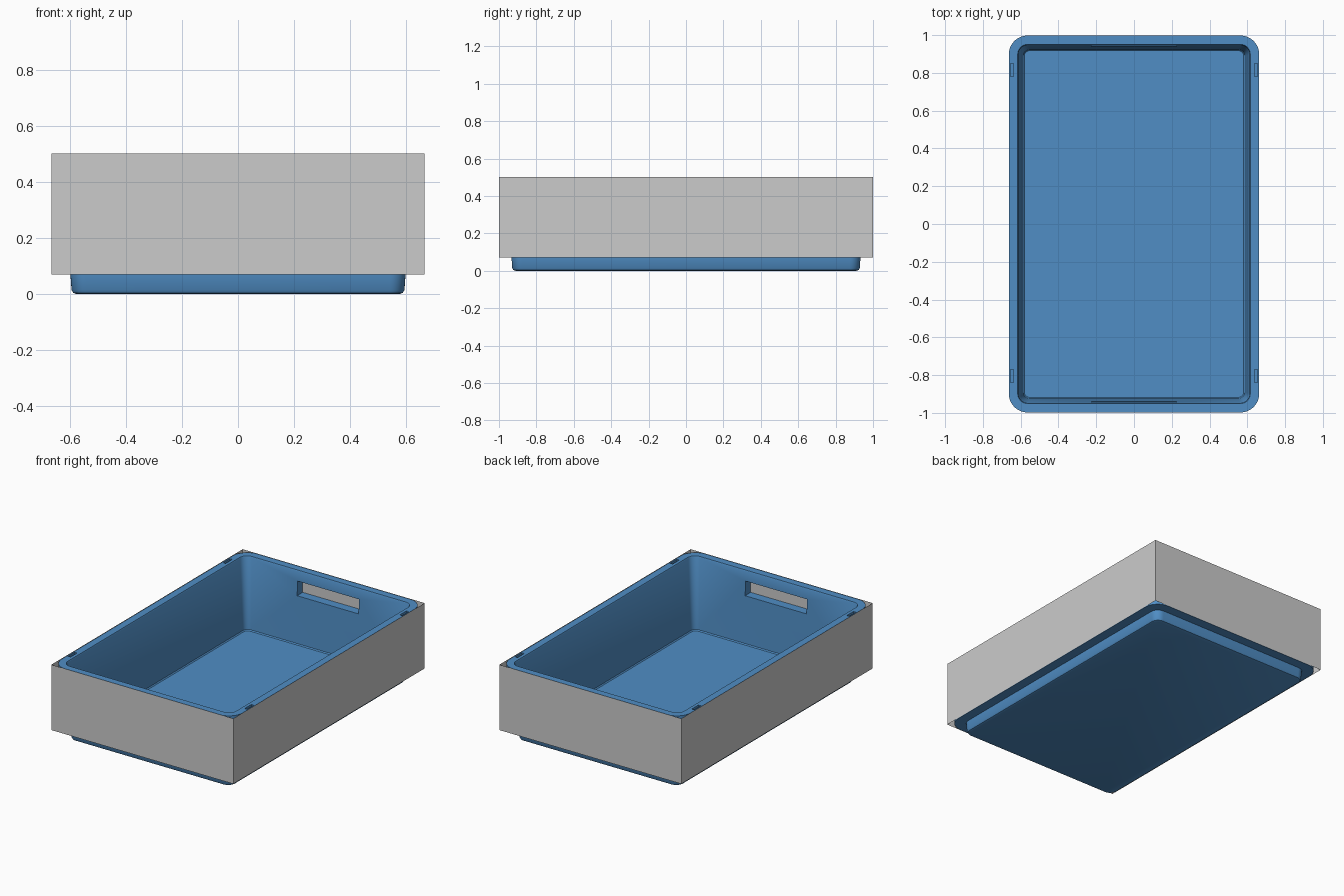
import bpy, bmesh, math

if "Cube" in bpy.data.objects:
    bpy.data.objects.remove(bpy.data.objects["Cube"])

blue = bpy.data.materials.new("blue_plastic")
blue.diffuse_color = (0.08, 0.27, 0.56, 1)
blue.use_nodes = True
blue.node_tree.nodes["Principled BSDF"].inputs["Base Color"].default_value = blue.diffuse_color


def add_object(name, bm, mat=None):
    bmesh.ops.recalc_face_normals(bm, faces=bm.faces)
    mesh = bpy.data.meshes.new(name)
    bm.to_mesh(mesh)
    bm.free()
    obj = bpy.data.objects.new(name, mesh)
    bpy.context.collection.objects.link(obj)
    if mat:
        mesh.materials.append(mat)
    return obj


def rounded_ring(bm, hx, hy, r, z, seg=8):
    """Rounded rectangle of vertices at height z."""
    verts = []
    for i, (sx, sy) in enumerate([(1, 1), (-1, 1), (-1, -1), (1, -1)]):
        for k in range(seg + 1):
            a = math.pi / 2 * (i + k / seg)
            verts.append(bm.verts.new((sx * (hx - r) + r * math.cos(a),
                                       sy * (hy - r) + r * math.sin(a), z)))
    return verts


def add_box(bm, centre, size):
    made = bmesh.ops.create_cube(bm, size=1)["verts"]
    bmesh.ops.scale(bm, vec=size, verts=made)
    bmesh.ops.translate(bm, vec=centre, verts=made)


# Crate: one profile of rounded rings from the foot, up the outside, down the inside
profile = [
    (0.578, 0.912, 0.040, 0.000),
    (0.589, 0.923, 0.048, 0.004),
    (0.595, 0.929, 0.053, 0.014),
    (0.599, 0.933, 0.055, 0.070),
    (0.663, 0.998, 0.100, 0.070),
    (0.663, 0.998, 0.100, 0.500),
    (0.616, 0.951, 0.053, 0.500),
    (0.612, 0.947, 0.050, 0.492),
    (0.587, 0.924, 0.035, 0.028),
    (0.581, 0.918, 0.030, 0.021),
]
bm = bmesh.new()
rings = [rounded_ring(bm, *p) for p in profile]
for low, high in zip(rings, rings[1:]):
    n = len(low)
    for i in range(n):
        j = (i + 1) % n
        bm.faces.new((low[i], low[j], high[j], high[i]))
bm.faces.new(rings[0])
bm.faces.new(rings[-1])
crate = add_object("crate", bm, blue)

# Cutter: hand holes in both ends and four latch slots in the rim
bm = bmesh.new()
for sy in (-1, 1):
    add_box(bm, (0, sy * 0.97, 0.383), (0.45, 0.2, 0.095))
    for sx in (-1, 1):
        add_box(bm, (sx * 0.646, 0.005 + sy * 0.81, 0.5), (0.018, 0.07, 0.04))
cutter = add_object("opening_cutter", bm, blue)
cutter.hide_render = True
cutter.hide_set(True)

cut = crate.modifiers.new("openings", 'BOOLEAN')
cut.object = cutter
cut.operation = 'DIFFERENCE'
cut.solver = 'EXACT'

bpy.context.view_layer.objects.active = crate
crate.select_set(True)
bpy.ops.object.modifier_apply(modifier=cut.name)
bpy.data.objects.remove(cutter)
bpy.ops.object.shade_smooth_by_angle(angle=math.radians(35))

# Thin side panels: four flat sheets around the crate
X, Y, Z0, Z1 = 0.666, 1.0, 0.07, 0.502
corners = [(-X, -Y), (X, -Y), (X, Y), (-X, Y)]
for i, name in enumerate(("front", "right", "back", "left")):
    a, b = corners[i], corners[(i + 1) % 4]
    bm = bmesh.new()
    bm.faces.new([bm.verts.new(p) for p in
                  ((*a, Z0), (*b, Z0), (*b, Z1), (*a, Z1))])
    mesh = bpy.data.meshes.new(name + "_panel")
    bm.to_mesh(mesh)
    bm.free()
    bpy.context.collection.objects.link(
        bpy.data.objects.new(name + "_panel", mesh))
